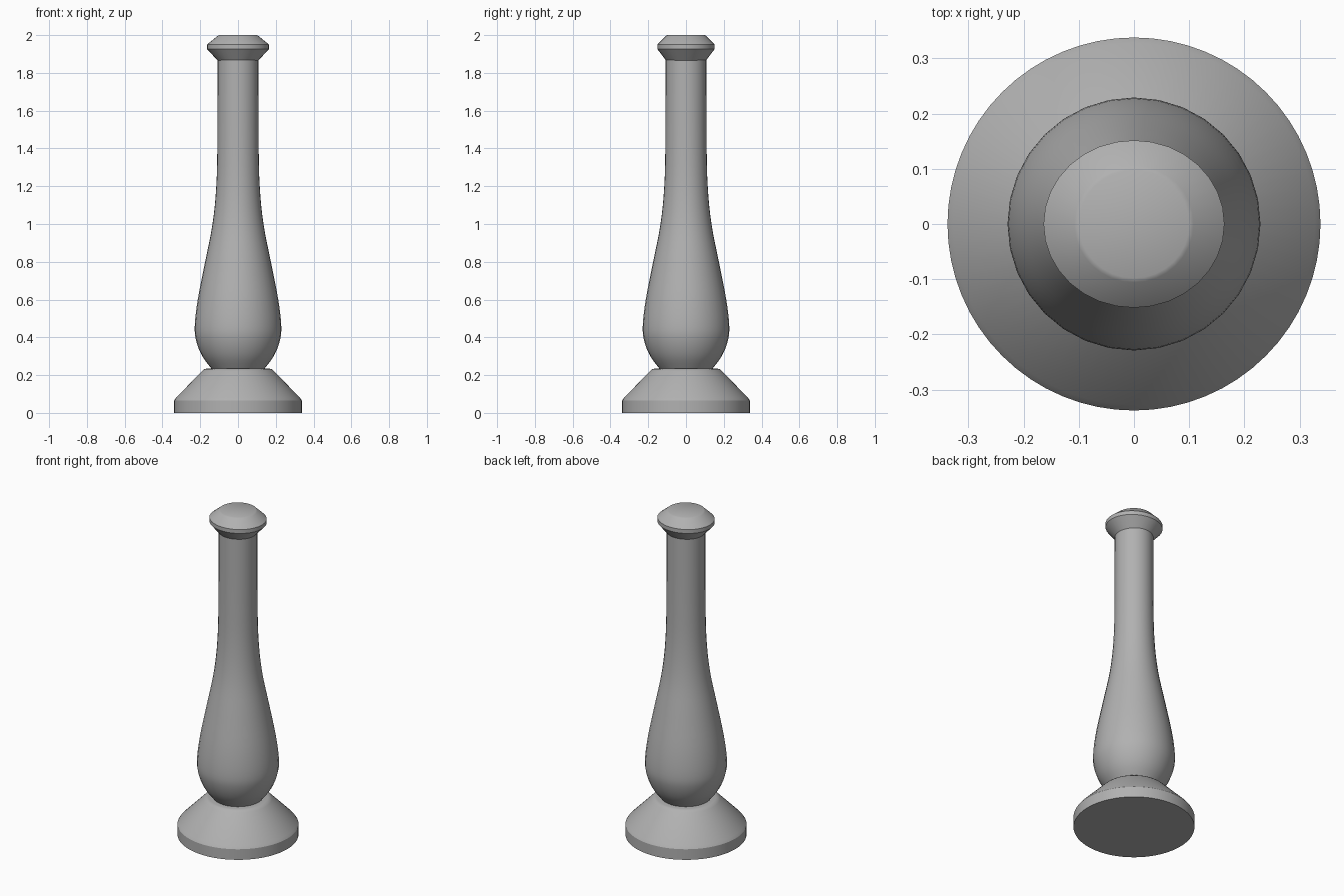
import bpy, bmesh, math

if "Cube" in bpy.data.objects:
    bpy.data.objects.remove(bpy.data.objects["Cube"])

# Dark grey finish shared by all parts
grey = bpy.data.materials.new("dark_grey")
grey.diffuse_color = (0.44, 0.44, 0.44, 1)
grey.use_nodes = True
grey.node_tree.nodes["Principled BSDF"].inputs["Base Color"].default_value = grey.diffuse_color


def spline(pts, steps):
    """Catmull-Rom curve through (radius, z) points."""
    p = [pts[0]] + pts + [pts[-1]]
    out = []
    for i in range(1, len(p) - 2):
        for s in range(steps):
            t = s / steps
            out.append(tuple(
                0.5 * (2 * b + (c - a) * t + (2 * a - 5 * b + 4 * c - d) * t * t
                       + (3 * b - a - 3 * c + d) * t ** 3)
                for a, b, c, d in zip(p[i - 1], p[i], p[i + 1], p[i + 2])))
    return out + [pts[-1]]


def lathe(name, profile, sides, y_scale=lambda r: 1.0, angle=30):
    """Revolve a (radius, z) profile about z and cap both ends."""
    bm = bmesh.new()
    rings = []
    for r, z in profile:
        rings.append([bm.verts.new((r * math.cos(2 * math.pi * k / sides),
                                    r * y_scale(r) * math.sin(2 * math.pi * k / sides), z))
                      for k in range(sides)])
    for lo, hi in zip(rings, rings[1:]):
        for k in range(sides):
            n = (k + 1) % sides
            bm.faces.new((lo[k], lo[n], hi[n], hi[k]))
    bm.faces.new(rings[0][::-1])
    bm.faces.new(rings[-1])
    mesh = bpy.data.meshes.new(name)
    bm.to_mesh(mesh)
    bm.free()
    mesh.materials.append(grey)
    obj = bpy.data.objects.new(name, mesh)
    bpy.context.collection.objects.link(obj)
    bpy.ops.object.select_all(action='DESELECT')
    obj.select_set(True)
    bpy.context.view_layer.objects.active = obj
    bpy.ops.object.shade_smooth_by_angle(angle=math.radians(angle))
    return obj


# Foot: short drum with a conical top
lathe("foot", [(0.338, 0), (0.338, 0.065), (0.328, 0.08), (0.19, 0.222),
               (0.178, 0.232), (0.165, 0.235)], 64)

# Body: pear-shaped belly running up into a slim neck
lathe("body", spline([(0.137, 0.23), (0.189, 0.30), (0.221, 0.38), (0.229, 0.46),
                      (0.213, 0.6), (0.174, 0.8), (0.135, 1.0), (0.115, 1.2),
                      (0.109, 1.45), (0.108, 1.88)], 4), 32)

# Lip: bevelled collar, slightly oval at its widest
lathe("lip", [(0.108, 1.866), (0.164, 1.926), (0.164, 1.95), (0.108, 1.996), (0.1, 2.0)],
      32, y_scale=lambda r: 0.925 if r > 0.15 else 0.98)
